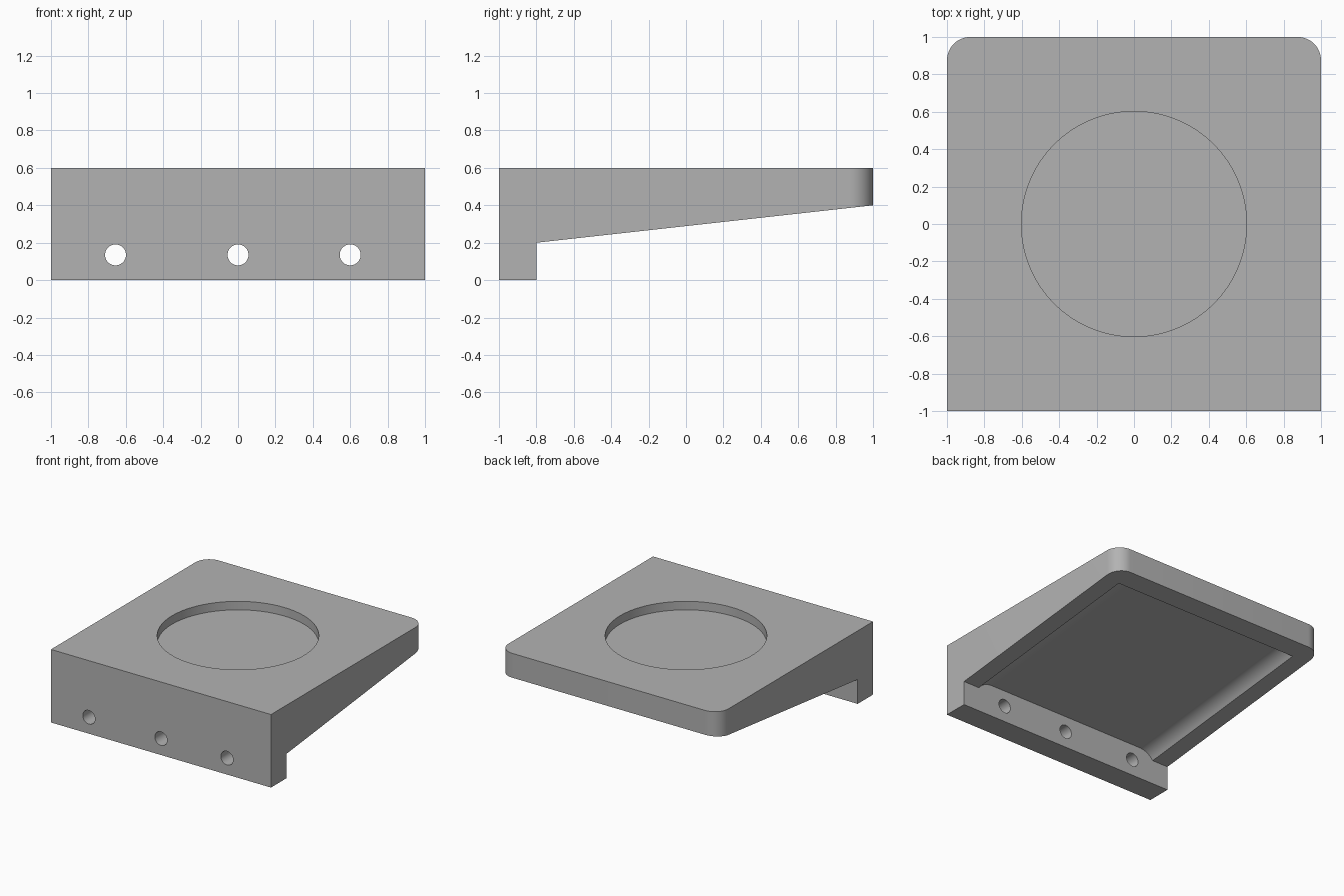
import bpy
import bmesh
from math import sin, cos, pi, sqrt
from mathutils import Vector

cube = bpy.data.objects.get("Cube")
if cube:
    bpy.data.objects.remove(cube, do_unlink=True)

grey = bpy.data.materials.new("matte_grey")
grey.use_nodes = True
COLOUR = (0.45, 0.45, 0.45, 1)
grey.diffuse_color = COLOUR
grey.node_tree.nodes["Principled BSDF"].inputs["Base Color"].default_value = COLOUR


def prism(name, points, offset):
    """Sweep a closed outline of 3D points along an offset vector."""
    bm = bmesh.new()
    face = bm.faces.new([bm.verts.new(p) for p in points])
    swept = bmesh.ops.extrude_face_region(bm, geom=[face])["geom"]
    bmesh.ops.translate(bm, vec=Vector(offset),
                        verts=[g for g in swept if isinstance(g, bmesh.types.BMVert)])
    bmesh.ops.recalc_face_normals(bm, faces=bm.faces)
    mesh = bpy.data.meshes.new(name)
    bm.to_mesh(mesh)
    bm.free()
    mesh.materials.append(grey)
    obj = bpy.data.objects.new(name, mesh)
    bpy.context.collection.objects.link(obj)
    return obj


def ring(radius, count):
    return [(radius * cos(2 * pi * i / count), radius * sin(2 * pi * i / count))
            for i in range(count)]


def cut(target, cutter):
    cutter.hide_render = True
    mod = target.modifiers.new("cut", 'BOOLEAN')
    mod.operation = 'DIFFERENCE'
    mod.solver = 'EXACT'
    mod.object = cutter
    bpy.context.view_layer.objects.active = target
    bpy.ops.object.modifier_apply(modifier=mod.name)
    bpy.data.objects.remove(cutter, do_unlink=True)


# Bracket: front plate and tapered shelf in one side profile
side = [(-1, 0), (-0.8, 0), (-0.8, 0.2), (1, 0.4), (1, 0.6), (-1, 0.6)]
bracket = prism("shelf_bracket", [(-1, y, z) for y, z in side], (2, 0, 0))

# Rounded vertical corners at the back
bm = bmesh.new()
bm.from_mesh(bracket.data)
corners = [e for e in bm.edges
           if all(v.co.y > 0.99 for v in e.verts)
           and abs(e.verts[0].co.x - e.verts[1].co.x) < 0.01]
bmesh.ops.bevel(bm, geom=corners, offset=0.125, segments=12, profile=0.5, affect='EDGES')
bm.to_mesh(bracket.data)
bm.free()

# Round recess in the top
cut(bracket, prism("top_recess", [(x, y, 0.53) for x, y in ring(0.602, 128)], (0, 0, 0.2)))

# Screw holes through the front plate
for x in (-0.655, 0, 0.6):
    cut(bracket, prism("screw_hole", [(x + u, -1.1, 0.135 + v) for u, v in ring(0.056, 48)],
                       (0, 0.4, 0)))

# Sloping pocket underneath, its sides curving into the floor
HALF, RADIUS, DEPTH, STEPS = 0.855, 0.16, 0.065, 10
run = sqrt(RADIUS ** 2 - (RADIUS - DEPTH) ** 2)
curve = []
for i in range(STEPS + 1):
    d = run * (1 - i / STEPS)
    drop = RADIUS - sqrt(RADIUS ** 2 - d ** 2)
    curve.append((HALF - run + d, DEPTH - drop))
half = [(HALF, -0.15)] + curve
outline = half + [(-x, h) for x, h in reversed(half)]
length = 1.64
cut(bracket, prism("pocket", [(x, -0.8, 0.2 + h) for x, h in outline],
                   (0, length, length / 9)))

bpy.ops.object.select_all(action='DESELECT')
bracket.select_set(True)
bpy.context.view_layer.objects.active = bracket
bpy.ops.object.shade_smooth_by_angle(angle=pi / 6)
